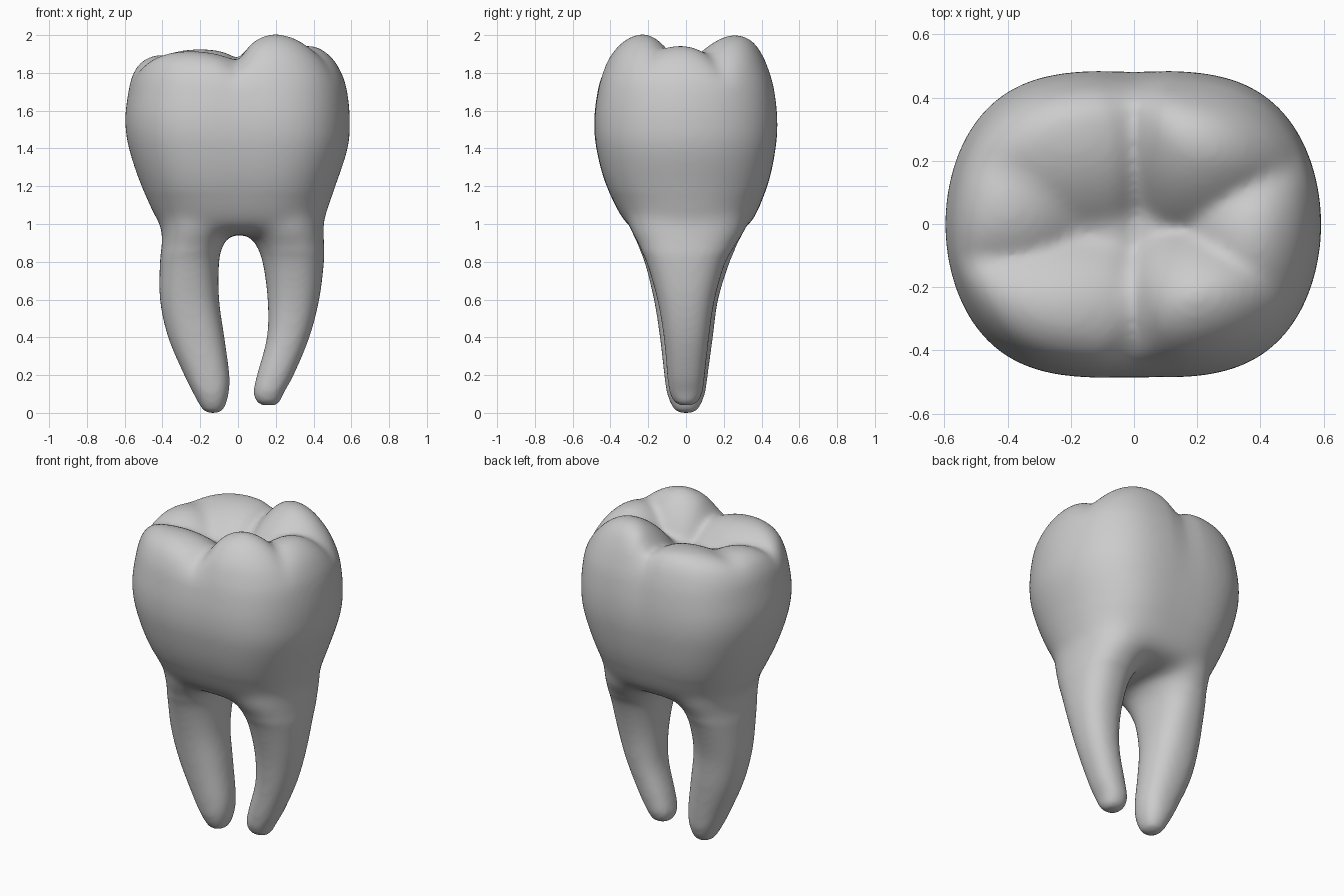
import bpy, bmesh, math

if "Cube" in bpy.data.objects:
    bpy.data.objects.remove(bpy.data.objects["Cube"])

SEG = 96


def spline(rows, steps):
    """Catmull-Rom resample of section rows."""
    out = []
    for i in range(len(rows) - 1):
        p0, p1 = rows[max(i - 1, 0)], rows[i]
        p2, p3 = rows[i + 1], rows[min(i + 2, len(rows) - 1)]
        for s in range(steps):
            t = s / steps
            out.append([0.5 * (2 * b + (c - a) * t + (2 * a - 5 * b + 4 * c - d) * t * t
                               + (3 * b - a - 3 * c + d) * t ** 3)
                        for a, b, c, d in zip(p0, p1, p2, p3)])
    return out + [list(rows[-1])]


def loft(bm, rows, px, py, steps, shape=None):
    """Closed loft of superellipse sections; rows are (z, x0, x1, y0, y1)."""
    rings = []
    for z, x0, x1, y0, y1 in spline(rows, steps):
        cx, cy, rx, ry = (x0 + x1) / 2, (y0 + y1) / 2, (x1 - x0) / 2, (y1 - y0) / 2
        ring = []
        for k in range(SEG):
            a = 2 * math.pi * k / SEG
            c, s = math.cos(a), math.sin(a)
            p = (cx + rx * math.copysign(abs(c) ** (2 / px), c),
                 cy + ry * math.copysign(abs(s) ** (2 / py), s), z)
            ring.append(bm.verts.new(shape(*p) if shape else p))
        rings.append(ring)
    for r0, r1 in zip(rings, rings[1:]):
        for k in range(SEG):
            j = (k + 1) % SEG
            bm.faces.new((r0[k], r0[j], r1[j], r1[k]))
    bm.faces.new(rings[0][::-1])
    bm.faces.new(rings[-1])


# chewing surface: cusps and end ridges as domes (x, y, height, x falloff, y falloff)
DOMES = [(-0.25, -0.26, 1.915, 0.8, 2.7), (0.21, -0.25, 2.012, 2.9, 3.8),
         (-0.20, 0.29, 1.925, 0.9, 1.5), (0.21, 0.31, 2.012, 2.9, 1.9),
         (0.38, -0.03, 1.945, 3.0, 2.4), (-0.40, 0.06, 1.895, 2.0, 2.0)]


def smax(a, b, k):
    h = max(k - abs(a - b), 0) / k
    return max(a, b) + h * h * k / 4


def height(x, y):
    h = 1.79
    for cx, cy, top, kx, ky in DOMES:
        dx, dy = x - cx, y - cy
        fx = 0.75 if dx * cx > 0 else 1
        fy = 0.8 if dy * cy > 0 else 1
        h = smax(h, top - kx * fx * dx * dx - ky * fy * dy * dy, 0.03)
    # developmental groove running front to back
    return h - 0.02 * math.exp(-((x - 0.0) / 0.04) ** 2)


def crown_shape(x, y, z):
    t = min(max((z - 1.25) / 0.6, 0), 1)
    gx = 0.05 if y < 0 else -0.01
    y *= 1 - 0.045 * t * t * math.exp(-((x - gx) / 0.06) ** 2)
    return x, y, -smax(-z, -height(x, y), 0.10)


CROWN = [(0.945, -0.30, 0.32, -0.20, 0.22), (1.00, -0.415, 0.44, -0.315, 0.34),
         (1.20, -0.51, 0.515, -0.42, 0.43), (1.40, -0.577, 0.58, -0.475, 0.475),
         (1.55, -0.597, 0.592, -0.487, 0.485), (1.70, -0.58, 0.578, -0.47, 0.47),
         (1.80, -0.555, 0.548, -0.445, 0.445), (1.90, -0.505, 0.495, -0.405, 0.405),
         (2.00, -0.41, 0.41, -0.335, 0.345), (2.08, -0.30, 0.30, -0.23, 0.25),
         (2.12, -0.15, 0.15, -0.12, 0.13), (2.13, -0.01, 0.01, -0.01, 0.01)]

LEFT_ROOT = [(0.00, -0.16, -0.11, -0.03, 0.03), (0.02, -0.19, -0.075, -0.065, 0.065),
             (0.10, -0.235, -0.05, -0.10, 0.10), (0.20, -0.285, -0.045, -0.115, 0.115),
             (0.40, -0.37, -0.072, -0.138, 0.142), (0.60, -0.413, -0.10, -0.17, 0.17),
             (0.80, -0.413, -0.10, -0.22, 0.232), (0.90, -0.402, -0.075, -0.265, 0.280),
             (1.00, -0.40, -0.02, -0.305, 0.325), (1.15, -0.37, -0.02, -0.28, 0.29)]

RIGHT_ROOT = [(0.04, 0.13, 0.20, -0.03, 0.03), (0.055, 0.10, 0.22, -0.06, 0.06),
              (0.11, 0.082, 0.245, -0.088, 0.088), (0.20, 0.10, 0.295, -0.10, 0.10),
              (0.40, 0.153, 0.378, -0.118, 0.122), (0.60, 0.157, 0.43, -0.152, 0.152),
              (0.80, 0.13, 0.455, -0.21, 0.21), (0.90, 0.09, 0.457, -0.26, 0.275),
              (1.00, 0.03, 0.45, -0.305, 0.325), (1.15, 0.03, 0.42, -0.28, 0.29)]

# crown and two roots in one mesh
bm = bmesh.new()
loft(bm, CROWN, 3.4, 1.95, 8, crown_shape)
loft(bm, LEFT_ROOT, 2.3, 2.3, 6)
loft(bm, RIGHT_ROOT, 2.3, 2.3, 6)
bmesh.ops.recalc_face_normals(bm, faces=bm.faces)
mesh = bpy.data.meshes.new("molar_tooth")
bm.to_mesh(mesh)
bm.free()
tooth = bpy.data.objects.new("molar_tooth", mesh)
bpy.context.collection.objects.link(tooth)

# fuse the parts
remesh = tooth.modifiers.new("fuse", 'REMESH')
remesh.mode = 'VOXEL'
remesh.voxel_size = 0.014
fused = bpy.data.meshes.new_from_object(
    tooth.evaluated_get(bpy.context.evaluated_depsgraph_get()))
tooth.modifiers.clear()
tooth.data = fused

# soften the whole surface lightly, and the neck between crown and roots strongly
bm = bmesh.new()
bm.from_mesh(fused)
neck = [v for v in bm.verts if 0.86 < v.co.z < 1.16]
for verts, times in ((neck, 50), (bm.verts[:], 8)):
    for _ in range(times):
        bmesh.ops.smooth_vert(bm, verts=verts, factor=0.5,
                              use_axis_x=True, use_axis_y=True, use_axis_z=True)
for f in bm.faces:
    f.smooth = True
bm.to_mesh(fused)
bm.free()
